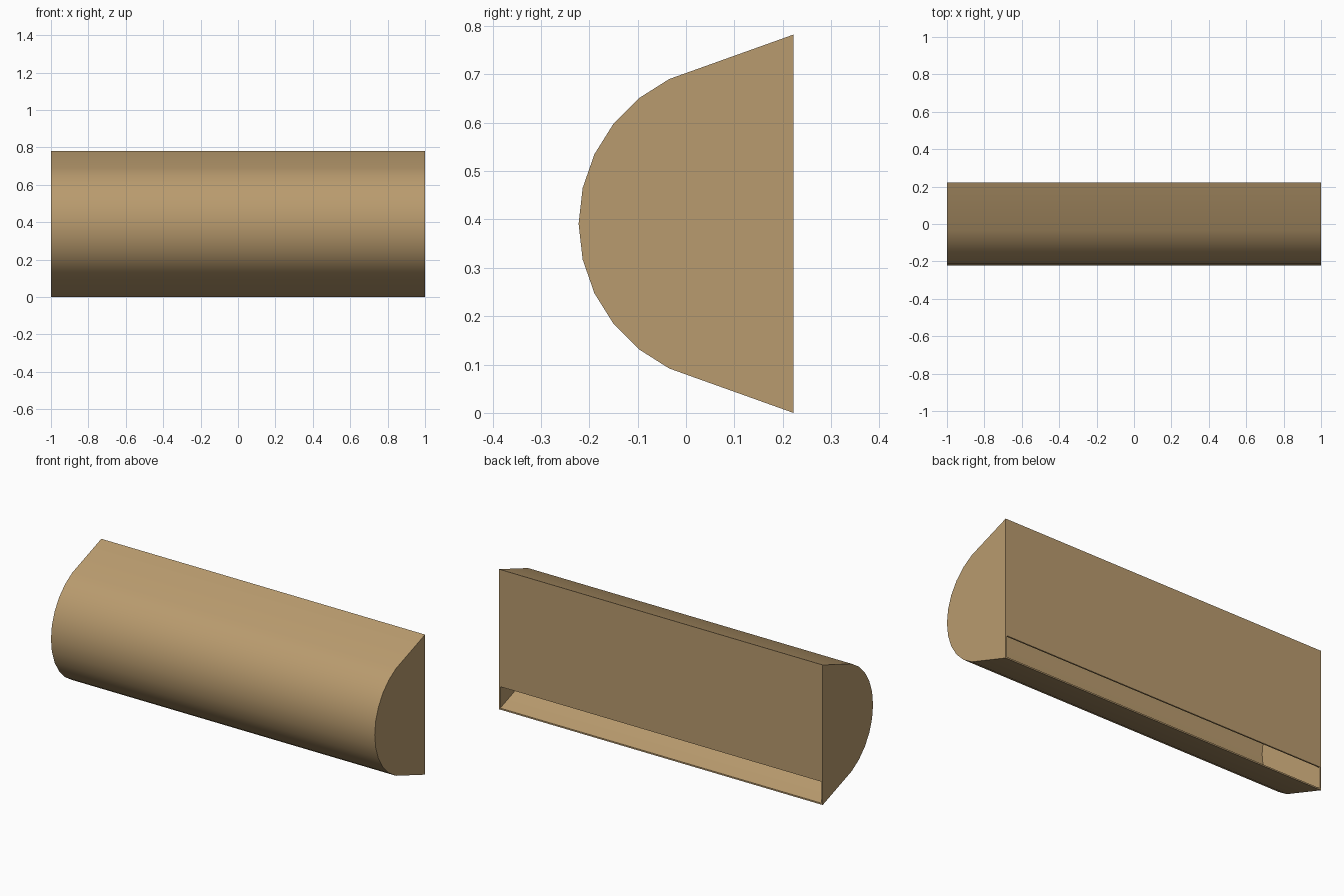
import bpy, bmesh, math

if "Cube" in bpy.data.objects:
    bpy.data.objects.remove(bpy.data.objects["Cube"])

LENGTH, WALL = 2.0, 0.008
BACK, MID, HALF = 0.222, 0.391, 0.391      # back plane, centre height, half height
RADIUS, CENTRE_Y = 0.3326, 0.1106          # rounded front
ARC_END, STEPS = math.radians(64.1), 5
SLOT_TOP = 0.128


def front_arc(radius):
    """Points of the rounded front, from bottom to top."""
    return [(CENTRE_Y - radius * math.cos(a), MID + radius * math.sin(a))
            for a in (ARC_END * i / STEPS for i in range(-STEPS, STEPS + 1))]


def prism(name, profile, length):
    """Extrude a (y, z) profile along x, centred on x = 0."""
    bm = bmesh.new()
    face = bm.faces.new([bm.verts.new((-length / 2, y, z)) for y, z in profile])
    ext = bmesh.ops.extrude_face_region(bm, geom=[face])
    moved = [v for v in ext["geom"] if isinstance(v, bmesh.types.BMVert)]
    bmesh.ops.translate(bm, verts=moved, vec=(length, 0, 0))
    bmesh.ops.recalc_face_normals(bm, faces=bm.faces)
    mesh = bpy.data.meshes.new(name)
    bm.to_mesh(mesh)
    bm.free()
    obj = bpy.data.objects.new(name, mesh)
    bpy.context.collection.objects.link(obj)
    return obj


tan = bpy.data.materials.new("tan")
tan.diffuse_color = (0.485, 0.328, 0.156, 1)
tan.use_nodes = True
tan.node_tree.nodes["Principled BSDF"].inputs["Base Color"].default_value = tan.diffuse_color

# Outer housing: flat back, rounded front, flared top and bottom
housing = prism("housing", [(BACK, MID - HALF)] + front_arc(RADIUS) + [(BACK, MID + HALF)], LENGTH)
housing.data.materials.append(tan)

# Hollow inside, opening through a slot low on the back
inner = front_arc(RADIUS - WALL)
y0, z0 = inner[-1]
slope = (MID + HALF - 0.690) / (BACK + 0.035)


def flare(y):
    """Half height of the inner flared wall at y."""
    return z0 - MID + slope * (y - y0)


out = BACK + 0.05
cavity = prism("cavity_cutter",
               [(out, MID - flare(out))] + inner
               + [(BACK - WALL, MID + flare(BACK - WALL)), (BACK - WALL, SLOT_TOP), (out, SLOT_TOP)],
               LENGTH - 2 * WALL)
cavity.data.materials.append(tan)
cavity.hide_render = True

cut = housing.modifiers.new("hollow", "BOOLEAN")
cut.operation, cut.solver, cut.object = "DIFFERENCE", "EXACT", cavity
bpy.context.view_layer.objects.active = housing
housing.select_set(True)
cavity.select_set(False)
bpy.ops.object.modifier_apply(modifier=cut.name)
bpy.data.objects.remove(cavity)

# Smooth front, crisp edges
bpy.ops.object.shade_smooth_by_angle(angle=math.radians(30))
